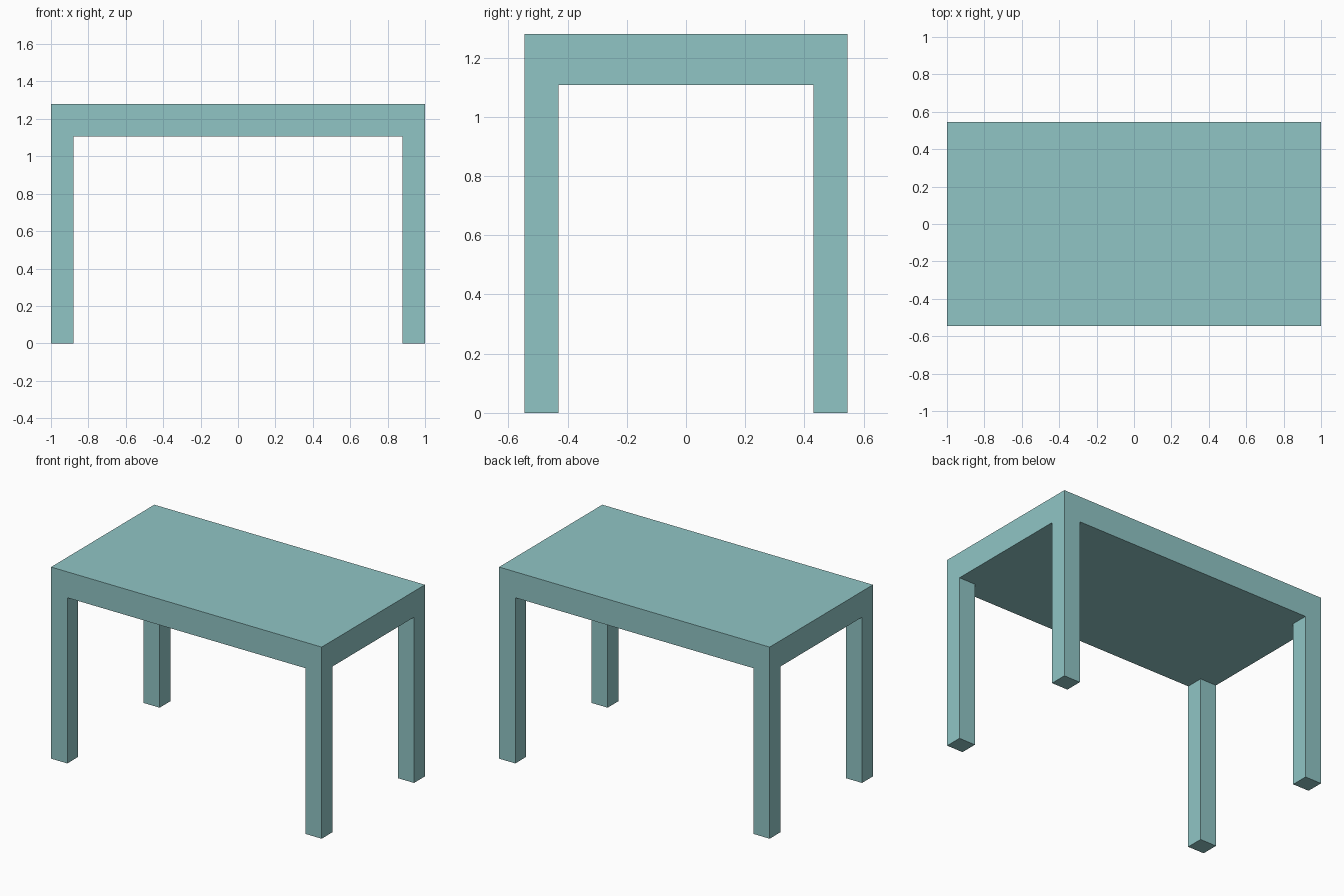
import bpy, bmesh
from mathutils import Vector

if "Cube" in bpy.data.objects:
    bpy.data.objects.remove(bpy.data.objects["Cube"])

HALF_X, HALF_Y = 1.0, 0.545
TOP_Z, UNDER_Z = 1.28, 1.107
LEG_X, LEG_Y = 0.12, 0.115

bm = bmesh.new()

# Thick table top
bmesh.ops.create_cube(bm, size=1)
bmesh.ops.scale(bm, vec=(2 * HALF_X, 2 * HALF_Y, TOP_Z - UNDER_Z), verts=bm.verts)
bmesh.ops.translate(bm, vec=(0, 0, (TOP_Z + UNDER_Z) / 2), verts=bm.verts)

# Cut along the inner leg faces to mark the four corners
for axis, pos in ((0, HALF_X - LEG_X), (1, HALF_Y - LEG_Y)):
    for sign in (-1, 1):
        co, no = Vector(), Vector()
        co[axis], no[axis] = sign * pos, 1
        bmesh.ops.bisect_plane(bm, geom=bm.verts[:] + bm.edges[:] + bm.faces[:],
                               plane_co=co, plane_no=no)

# Legs: pull the corner squares of the underside down to the floor
bm.normal_update()
corners = []
for f in bm.faces:
    c = f.calc_center_median()
    if f.normal.z < -0.9 and abs(c.x) > HALF_X - LEG_X and abs(c.y) > HALF_Y - LEG_Y:
        corners.append(f)
feet = bmesh.ops.extrude_discrete_faces(bm, faces=corners)["faces"]
for f in feet:
    for v in f.verts:
        v.co.z = 0

# Merge coplanar faces so top and legs form one seamless body
bmesh.ops.remove_doubles(bm, verts=bm.verts, dist=1e-4)
bmesh.ops.dissolve_limit(bm, angle_limit=0.01, verts=bm.verts, edges=bm.edges)
bmesh.ops.recalc_face_normals(bm, faces=bm.faces)

mesh = bpy.data.meshes.new("table")
bm.to_mesh(mesh)
bm.free()
table = bpy.data.objects.new("table", mesh)
bpy.context.collection.objects.link(table)

# Teal finish
mat = bpy.data.materials.new("teal_finish")
mat.diffuse_color = (0.28, 0.56, 0.56, 1)
mat.use_nodes = True
mat.node_tree.nodes["Principled BSDF"].inputs["Base Color"].default_value = mat.diffuse_color
mesh.materials.append(mat)
